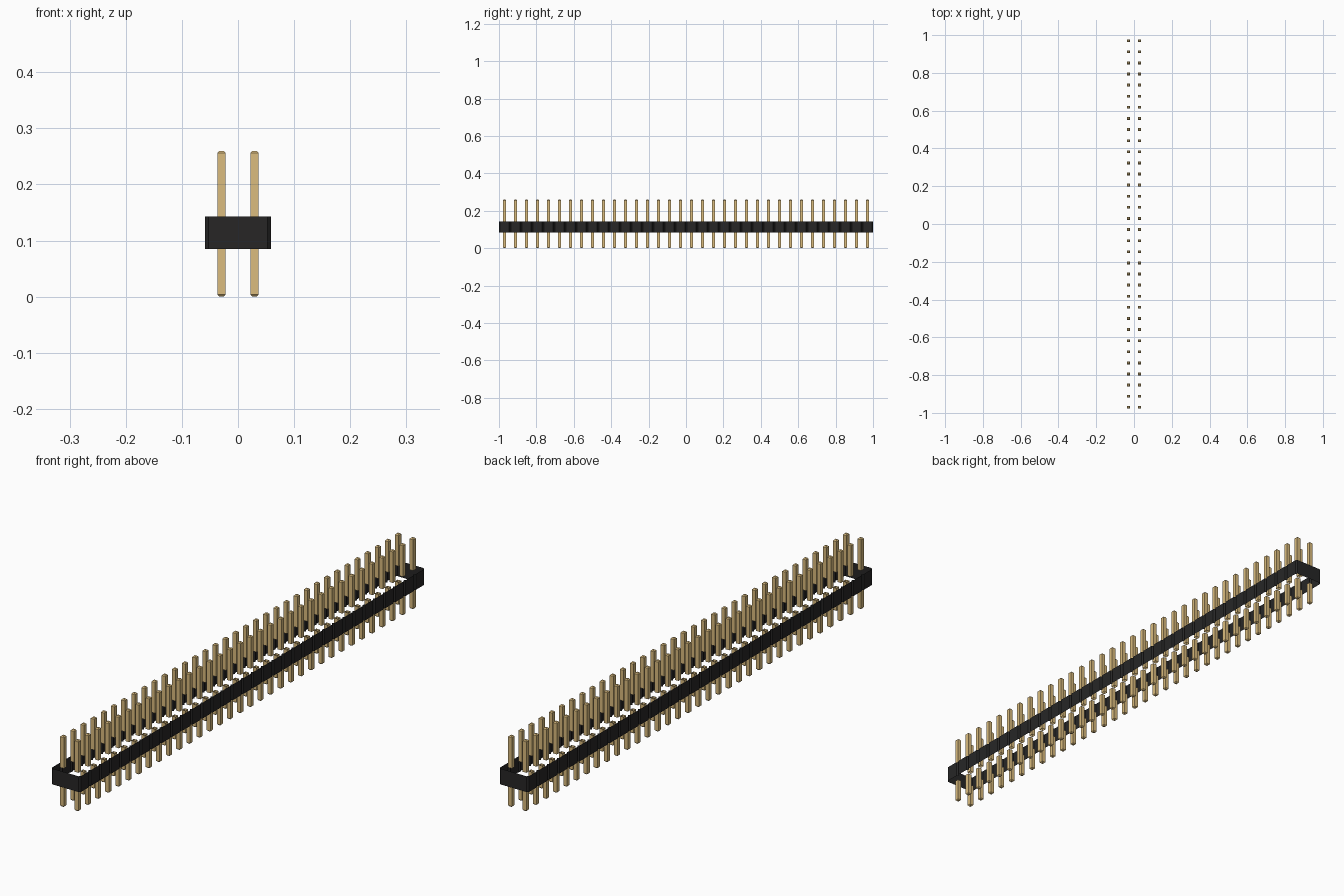
import bpy, bmesh

if "Cube" in bpy.data.objects:
    bpy.data.objects.remove(bpy.data.objects["Cube"])

N = 34                      # pins per row
P = 2.0 / N                 # pitch
C = P / 10                  # corner chamfer of each housing unit
Z0, Z1, TOP = 0.085, 0.143, 0.26
R = 0.0074                  # half width of a pin
TIP = 0.0037                # tip chamfer


def material(name, rgb):
    m = bpy.data.materials.new(name)
    m.use_nodes = True
    m.diffuse_color = (*rgb, 1)
    m.node_tree.nodes["Principled BSDF"].inputs["Base Color"].default_value = (*rgb, 1)
    return m


def make_object(name, bm, mat):
    mesh = bpy.data.meshes.new(name)
    bm.to_mesh(mesh)
    bm.free()
    mesh.materials.append(mat)
    ob = bpy.data.objects.new(name, mesh)
    bpy.context.collection.objects.link(ob)
    return ob


def add_rings(bm, rings):
    """Join consecutive closed rings of points with quads."""
    loops = [[bm.verts.new(p) for p in ring] for ring in rings]
    for a, b in zip(loops, loops[1:]):
        for i in range(len(a)):
            j = (i + 1) % len(a)
            bm.faces.new((a[i], a[j], b[j], b[i]))
    return loops


def square(r, z):
    return [(-r, -r, z), (r, -r, z), (r, r, z), (-r, r, z)]


black = material("black plastic", (0.020, 0.0195, 0.0195))
gold = material("pale gold", (0.708, 0.504, 0.210))

# Housing: upright walls notched between units, open above and below
side = []
for i in range(N):
    y = -1 + i * P
    side += [(P - C, y), (P, y + C), (P, y + P - C)]
side.append((P - C, 1))
outline = side + [(-x, -y) for x, y in side]
bm = bmesh.new()
add_rings(bm, [[(x, y, z) for x, y in outline] for z in (Z0, Z1)])
make_object("housing", bm, black)


# Pins: upper and lower lengths with chamfered tips, open where they meet the housing
def pin_block(name, levels, cap_last):
    bm = bmesh.new()
    loops = add_rings(bm, [square(r, z) for r, z in levels])
    bm.faces.new(loops[-1] if cap_last else loops[0][::-1])
    ob = make_object(name, bm, gold)
    ob.location = (-P / 2, -1 + P / 2, 0)
    for label, count, step in (("columns", 2, (P, 0, 0)), ("rows", N, (0, P, 0))):
        arr = ob.modifiers.new(label, "ARRAY")
        arr.count = count
        arr.use_relative_offset = False
        arr.use_constant_offset = True
        arr.constant_offset_displace = step


pin_block("upper_pins", [(R, Z1), (R, TOP - TIP), (R - TIP, TOP)], True)
pin_block("lower_pins", [(R - TIP, 0), (R, TIP), (R, Z0)], False)
